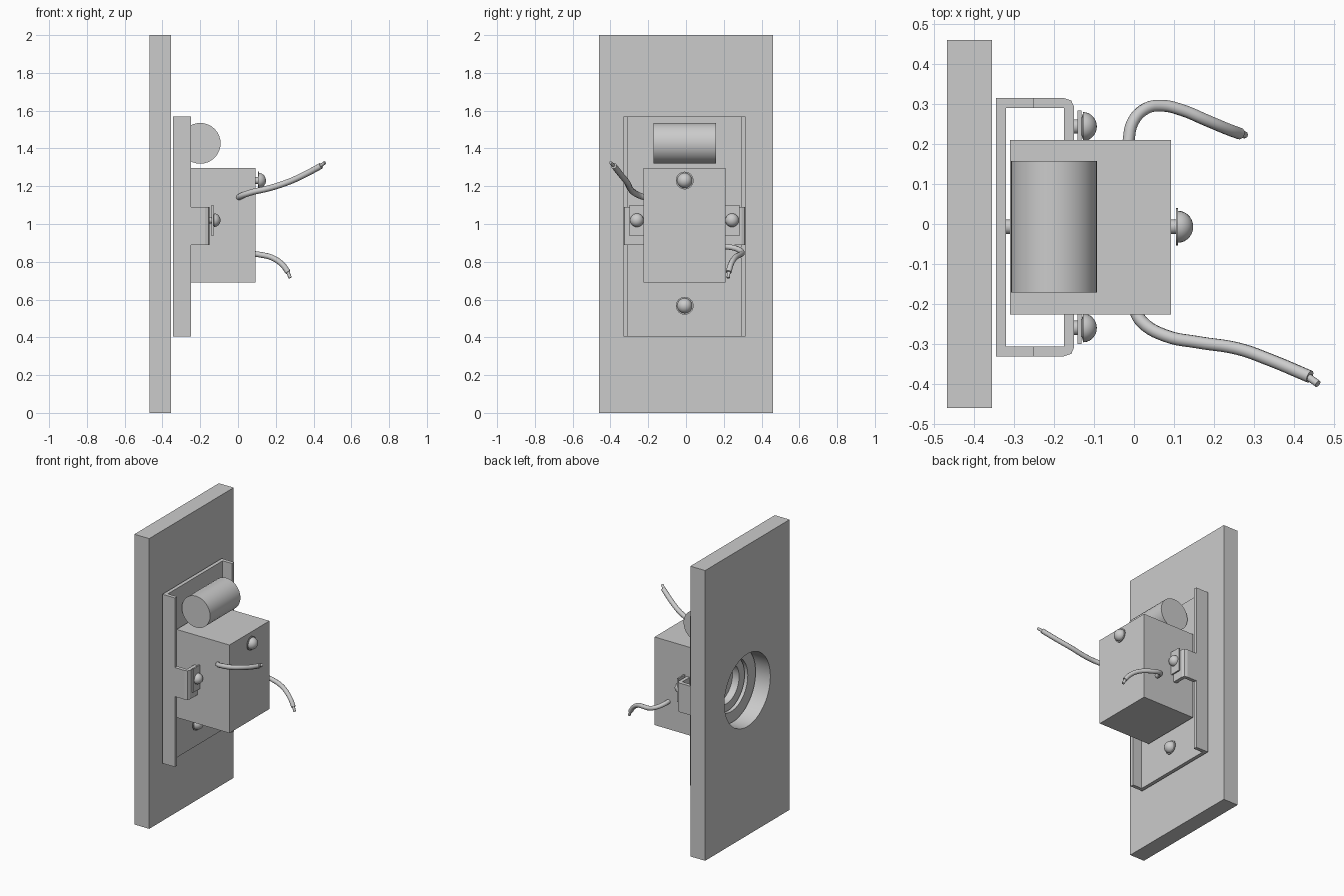
import bpy, bmesh, math
from mathutils import Vector, Matrix

if "Cube" in bpy.data.objects:
    bpy.data.objects.remove(bpy.data.objects["Cube"])


def finish(name, bm, smooth=False):
    bmesh.ops.recalc_face_normals(bm, faces=bm.faces)
    me = bpy.data.meshes.new(name)
    bm.to_mesh(me)
    bm.free()
    ob = bpy.data.objects.new(name, me)
    bpy.context.collection.objects.link(ob)
    if smooth:
        bpy.ops.object.select_all(action='DESELECT')
        ob.select_set(True)
        bpy.context.view_layer.objects.active = ob
        bpy.ops.object.shade_smooth_by_angle(angle=math.radians(35))
    return ob


def prism(name, pts, z0, z1):
    """Extrude an xy outline from z0 to z1."""
    bm = bmesh.new()
    f = bm.faces.new([bm.verts.new((x, y, z0)) for x, y in pts])
    r = bmesh.ops.extrude_face_region(bm, geom=[f])
    top = [v for v in r['geom'] if isinstance(v, bmesh.types.BMVert)]
    bmesh.ops.translate(bm, verts=top, vec=(0, 0, z1 - z0))
    return finish(name, bm)


def box(name, x0, x1, y0, y1, z0, z1):
    return prism(name, [(x0, y0), (x1, y0), (x1, y1), (x0, y1)], z0, z1)


def lathe(name, profile, origin, axis='X', steps=32):
    """Spin (distance along axis, radius) points about the given axis."""
    bm = bmesh.new()
    vs = [bm.verts.new((d, r, 0)) for d, r in profile]
    es = [bm.edges.new(p) for p in zip(vs, vs[1:])]
    bmesh.ops.spin(bm, geom=vs + es, cent=(0, 0, 0), axis=(1, 0, 0),
                   angle=math.tau, steps=steps)
    bmesh.ops.remove_doubles(bm, verts=bm.verts, dist=1e-5)
    if axis == 'Y':
        bm.transform(Matrix.Rotation(math.pi / 2, 4, 'Z'))
    bm.transform(Matrix.Translation(origin))
    return finish(name, bm, True)


def bore(ob, x0, x1, r, z):
    """Cut a round hole along x, then discard the cutter."""
    cut = lathe("cutter", [(x0, 0), (x0, r), (x1, r), (x1, 0)], (0, 0, z), steps=48)
    cut.hide_render = True
    m = ob.modifiers.new("hole", 'BOOLEAN')
    m.object, m.operation, m.solver = cut, 'DIFFERENCE', 'EXACT'
    bpy.ops.object.select_all(action='DESELECT')
    ob.select_set(True)
    bpy.context.view_layer.objects.active = ob
    bpy.ops.object.modifier_apply(modifier="hole")
    bpy.data.objects.remove(cut)
    bpy.ops.object.shade_smooth_by_angle(angle=math.radians(35))


def screw(name, x, y, z, r=0.04, washer=True):
    """Shank, thin washer and domed head, pointing +x."""
    p = [(-0.01, 0), (-0.01, 0.018), (0.011, 0.018)]
    if washer:
        p += [(0.011, 0.047), (0.016, 0.047)]
    p += [(0.016, r)]
    p += [(0.016 + (r - 0.002) * math.sin(a), r * math.cos(a))
          for a in [math.pi / 2 * i / 7 for i in range(1, 7)]]
    p += [(0.014 + r, 0)]
    lathe(name, p, (x, y, z), steps=24)


def tube(name, pts, r):
    cu = bpy.data.curves.new(name, 'CURVE')
    cu.dimensions = '3D'
    cu.bevel_depth, cu.bevel_resolution, cu.use_fill_caps = r, 3, True
    cu.resolution_u = 5
    sp = cu.splines.new('BEZIER')
    sp.bezier_points.add(len(pts) - 1)
    for bp, p in zip(sp.bezier_points, pts):
        bp.co = p
        bp.handle_left_type = bp.handle_right_type = 'AUTO'
    bpy.context.collection.objects.link(bpy.data.objects.new(name, cu))


# Front panel with the large round opening
panel = box("wall_panel", -0.468, -0.355, -0.46, 0.46, 0, 2)
bore(panel, -0.6, -0.3, 0.25, 1.0)

# Channel-shaped mounting bracket
CY, W, T = -0.008, 0.323, 0.025
outline = [(-0.345, -W), (-0.25, -W), (-0.25, -W + T), (-0.32, -W + T),
           (-0.32, W - T), (-0.25, W - T), (-0.25, W), (-0.345, W)]
bracket = prism("bracket", [(x, y + CY) for x, y in outline], 0.405, 1.57)
bore(bracket, -0.4, -0.315, 0.18, 1.0)

# Bent side tabs, terminal plates and their screws
tab = [(-0.25, W), (-0.175, W), (-0.157, W - 0.006), (-0.15, W - 0.022), (-0.15, 0.215),
       (-0.175, 0.215), (-0.175, W - T), (-0.25, W - T)]
for side, s in (("left", -1), ("right", 1)):
    prism(side + "_tab", [(x, CY + s * y) for x, y in tab], 0.89, 1.09)
    y = CY + s * 0.252
    box(side + "_terminal_plate", -0.141, -0.131, y - 0.04, y + 0.04, 0.937, 1.1)
    screw(side + "_terminal_screw", -0.143, y, 1.02, 0.036, False)

# Switch body with stepped recess facing the panel opening
body = box("switch_body", -0.31, 0.093, -0.226, 0.21, 0.69, 1.297)
bore(body, -0.33, -0.26, 0.135, 1.0)
screw("body_screw", 0.094, -0.007, 1.23)
screw("bracket_screw", -0.32, -0.007, 0.567)

# Cylinder lying on top of the body
lathe("capacitor", [(-0.172, 0), (-0.172, 0.108), (0.158, 0.108), (0.158, 0)],
      (-0.2, 0, 1.427), 'Y', 32)

# Two loose wires with bare cores
tube("left_wire", [(0.0, -0.21, 1.138), (0.02, -0.245, 1.15), (0.08, -0.28, 1.17),
                   (0.16, -0.296, 1.188), (0.26, -0.312, 1.22), (0.34, -0.34, 1.255),
                   (0.44, -0.382, 1.308)], 0.016)
tube("left_wire_core", [(0.43, -0.378, 1.303), (0.46, -0.4, 1.325)], 0.009)
tube("right_wire", [(-0.015, 0.2, 0.882), (-0.003, 0.255, 0.873), (0.03, 0.289, 0.858),
                    (0.07, 0.296, 0.845), (0.12, 0.285, 0.837), (0.18, 0.26, 0.822),
                    (0.235, 0.237, 0.785), (0.265, 0.226, 0.745)], 0.015)
tube("right_wire_core", [(0.26, 0.228, 0.752), (0.277, 0.223, 0.715)], 0.009)
